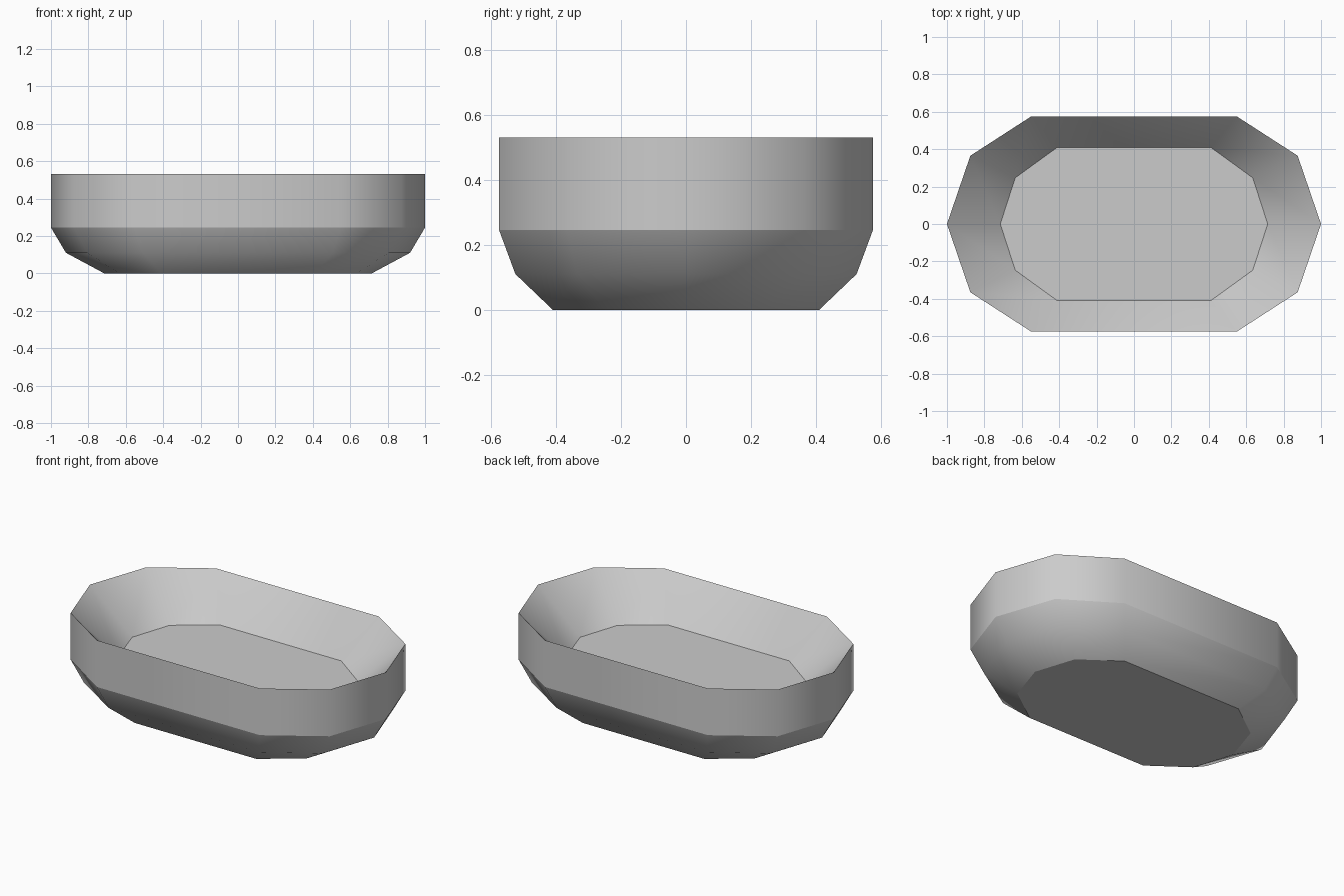
import bpy, bmesh

cube = bpy.data.objects.get("Cube")
if cube:
    bpy.data.objects.remove(cube)

# Plain grey finish
grey = bpy.data.materials.new("grey")
grey.use_nodes = True
colour = (0.6, 0.6, 0.6, 1)
grey.diffuse_color = colour
grey.node_tree.nodes["Principled BSDF"].inputs["Base Color"].default_value = colour


def outline(corner, shoulder, tip):
    """Ten-sided plan mirrored from one quarter, counter-clockwise."""
    (cx, cy), (sx, sy) = corner, shoulder
    return [(tip, 0), (sx, sy), (cx, cy), (-cx, cy), (-sx, sy),
            (-tip, 0), (-sx, -sy), (-cx, -cy), (cx, -cy), (sx, -sy)]


rim = outline((0.55, 0.575), (0.875, 0.365), 1.0)
bilge = outline((0.505, 0.525), (0.805, 0.335), 0.92)
base = outline((0.41, 0.41), (0.635, 0.247), 0.715)

# Rings from the underside, up the outer wall, over the rim, down to the floor
profile = [(base, 0), (bilge, 0.11), (rim, 0.245), (rim, 0.53), (base, 0.285)]
SHARP_RINGS = (0, 2, 3, 4)

bm = bmesh.new()
rings = [[bm.verts.new((x, y, z)) for x, y in plan] for plan, z in profile]
count = len(rim)
for low, high in zip(rings, rings[1:]):
    for i in range(count):
        j = (i + 1) % count
        bm.faces.new((low[i], low[j], high[j], high[i])).smooth = True

# Flat underside and inner floor
bm.faces.new(reversed(rings[0]))
bm.faces.new(rings[-1])

# Creases between the smooth bands
for r in SHARP_RINGS:
    for i in range(count):
        bm.edges.get((rings[r][i], rings[r][(i + 1) % count])).smooth = False

mesh = bpy.data.meshes.new("basin")
bm.to_mesh(mesh)
bm.free()
mesh.materials.append(grey)
bpy.context.collection.objects.link(bpy.data.objects.new("basin", mesh))
